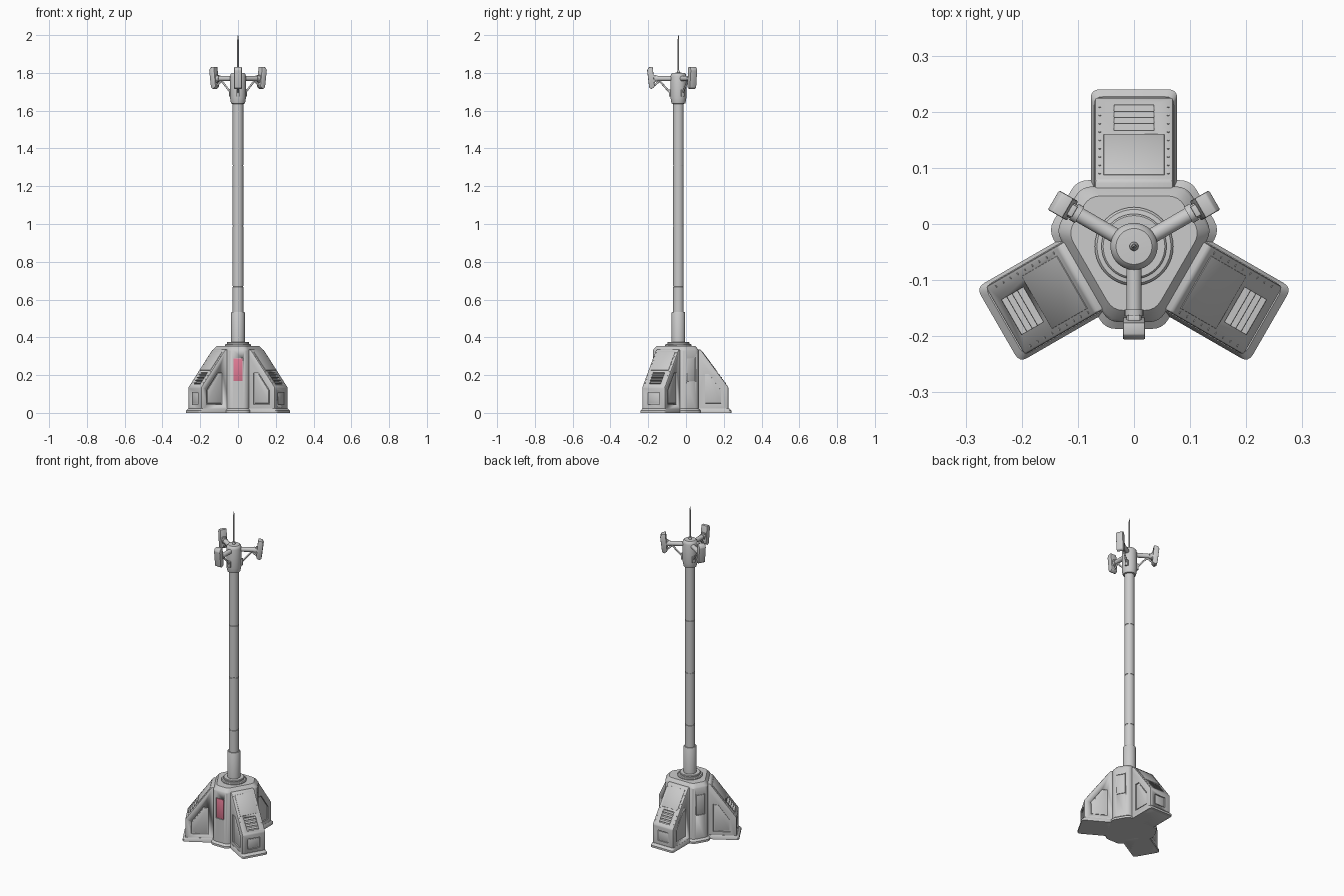
import bpy, bmesh
from math import sin, cos, pi, radians
from mathutils import Vector

if "Cube" in bpy.data.objects:
    bpy.data.objects.remove(bpy.data.objects["Cube"])

CY = -0.04                                   # mast axis sits at y = CY
LEGS, FACES = (90, 210, 330), (30, 150, 270)


def finish(name, bm, smooth=True):
    bmesh.ops.recalc_face_normals(bm, faces=bm.faces)
    me = bpy.data.meshes.new(name)
    bm.to_mesh(me)
    bm.free()
    ob = bpy.data.objects.new(name, me)
    bpy.context.collection.objects.link(ob)
    if smooth:
        bpy.ops.object.select_all(action='DESELECT')
        ob.select_set(True)
        bpy.context.view_layer.objects.active = ob
        bpy.ops.object.shade_smooth_by_angle(angle=radians(32))
    ob.location.y = CY
    return ob


def loft(name, rings):
    """Skin a stack of (outline, z) rings and cap both ends."""
    bm = bmesh.new()
    loops = [[bm.verts.new((x, y, z)) for x, y in pts] for pts, z in rings]
    n = len(loops[0])
    for a, b in zip(loops, loops[1:]):
        for i in range(n):
            bm.faces.new((a[i], a[(i + 1) % n], b[(i + 1) % n], b[i]))
    bm.faces.new(loops[0])
    bm.faces.new(loops[-1])
    return finish(name, bm)


def lathe(name, profile, n=40):
    return loft(name, [([(r * cos(2 * pi * i / n), r * sin(2 * pi * i / n))
                         for i in range(n)], z) for r, z in profile])


def prism(name, profile, y0, y1, bevel=0.0):
    """Extrude an (x, z) outline from y0 to y1."""
    bm = bmesh.new()
    a = [bm.verts.new((x, y0, z)) for x, z in profile]
    b = [bm.verts.new((x, y1, z)) for x, z in profile]
    n = len(a)
    bm.faces.new(a)
    bm.faces.new(b)
    for i in range(n):
        bm.faces.new((a[i], a[(i + 1) % n], b[(i + 1) % n], b[i]))
    bmesh.ops.recalc_face_normals(bm, faces=bm.faces)
    if bevel:
        bmesh.ops.bevel(bm, geom=bm.edges[:], offset=bevel, segments=2,
                        profile=0.5, affect='EDGES')
    return finish(name, bm)


def box(name, x0, x1, y, z0, z1, bevel=0.0):
    return prism(name, [(x0, z0), (x1, z0), (x1, z1), (x0, z1)], -y, y, bevel)


def rods(name, pairs, r, n=16):
    """One object holding a cylinder for each pair of end points."""
    bm = bmesh.new()
    for p, q in pairs:
        p, q = Vector(p), Vector(q)
        m = (q - p).to_track_quat('Z', 'Y').to_matrix().to_4x4()
        m.translation = (p + q) / 2
        bmesh.ops.create_cone(bm, cap_ends=True, segments=n, radius1=r, radius2=r,
                              depth=(q - p).length, matrix=m)
    return finish(name, bm)


def rounded(poly, d, n=4):
    """Round the corners of a 2D outline."""
    out = []
    for i, p in enumerate(poly):
        p = Vector(p)
        a = p + (Vector(poly[i - 1]) - p).normalized() * d
        b = p + (Vector(poly[(i + 1) % len(poly)]) - p).normalized() * d
        for k in range(n + 1):
            t = k / n
            q = a * (1 - t) ** 2 + p * 2 * t * (1 - t) + b * t * t
            out.append((q.x, q.y))
    return out


def hexagon(a, b):
    """Short sides at distance a facing FACES, long sides at b facing LEGS."""
    h = (b - 0.5 * a) / cos(pi / 6)
    pts = []
    for ang in FACES:
        c, s = cos(radians(ang)), sin(radians(ang))
        pts += [(a * c + h * s, a * s - h * c), (a * c - h * s, a * s + h * c)]
    return rounded(pts, 0.02)


def foot_outline(r, w):
    return rounded([(0.09, -w), (r, -w), (r, w), (0.09, w)], 0.016)


def cut(ob, cutters):
    bpy.context.view_layer.objects.active = ob
    for c in cutters:
        c.hide_render = True
        m = ob.modifiers.new("cut", 'BOOLEAN')
        m.operation, m.solver, m.object = 'DIFFERENCE', 'EXACT', c
        bpy.ops.object.modifier_apply(modifier=m.name)
        bpy.data.objects.remove(c)


def around(ob, angles):
    """Place linked copies of a part around the mast axis."""
    copies = [ob] + [ob.copy() for _ in angles[1:]]
    for o, ang in zip(copies, angles):
        if o is not ob:
            bpy.context.collection.objects.link(o)
        o.rotation_euler.z = radians(ang)
    return copies


# Central base body with flared foot and chamfered top
core = loft("base_core", [(hexagon(.147, .118), 0), (hexagon(.147, .118), .012),
                          (hexagon(.135, .107), .022), (hexagon(.135, .107), .33),
                          (hexagon(.131, .103), .337), (hexagon(.114, .09), .355)])
cut(core, around(box("panel_cutter", .131, .15, .027, .165, .29), FACES))

# Access plates in the three narrow faces, the front one red
plates = around(box("access_plate", .128, .1345, .0245, .168, .287, .001), FACES)
red = bpy.data.materials.new("red_paint")
red.diffuse_color = (0.75, 0.2, 0.3, 1)
red.use_nodes = True
red.node_tree.nodes["Principled BSDF"].inputs["Base Color"].default_value = red.diffuse_color
front = plates[-1]
front.data = front.data.copy()
front.data.materials.append(red)

# Buttress legs: sloped block with recessed side, end and louvre panels
top, low = Vector((.118, .335)), Vector((.265, .135))
d = (low - top).normalized()
nrm = Vector((-d.y, d.x))


def on_slope(s, h):
    p = top + d * s + nrm * h
    return (p.x, p.y)


leg = prism("leg", [(.08, 0), (.265, 0), tuple(low), tuple(top), (.08, .335)],
            -.07, .07, .005)
side = [(.135, .045), (.232, .045), (.232, .12), (.165, .212), (.135, .212)]
slot = [on_slope(.15, -.009), on_slope(.15, .02), on_slope(.226, .02), on_slope(.226, -.009)]
cut(leg, [prism("side_cutter", side, .063, .09), prism("side_cutter", side, -.09, -.063),
          box("end_cutter", .258, .29, .036, .045, .108),
          prism("louvre_cutter", slot, -.036, .036)])
around(leg, LEGS)

# Raised inner plates inside the leg recesses
inner = [(.141, .051), (.226, .051), (.226, .118), (.162, .206), (.141, .206)]
around(prism("leg_side_plate", inner, -.066, .066, .001), LEGS)
around(box("leg_end_plate", .25, .261, .031, .05, .103, .001), LEGS)

# Louvre slats on the slope
for i in range(4):
    s = .152 + i * .0185
    slat = [on_slope(s, -.01), on_slope(s + .013, .004), on_slope(s + .016, .003),
            on_slope(s + .012, -.01)]
    around(prism(f"louvre_{i + 1}", slat, -.036, .036), LEGS)

# Cover plate on the upper slope and rows of rivets
cover = [on_slope(.015, -.003), on_slope(.015, .002), on_slope(.137, .002), on_slope(.137, -.003)]
around(prism("leg_cover_plate", cover, -.054, .054, .001), LEGS)
pairs = []
for y in (-.061, .061):
    for i in range(9):
        a, b = on_slope(.02 + i * .025, -.002), on_slope(.02 + i * .025, .0015)
        pairs.append(((a[0], y, a[1]), (b[0], y, b[1])))
around(rods("leg_rivets", pairs, .0022, 8), LEGS)

# Leg foot flanges
around(loft("leg_foot", [(foot_outline(.28, .077), 0), (foot_outline(.28, .077), .012),
                         (foot_outline(.267, .071), .024)]), LEGS)

# Collar, sleeve and segmented mast
lathe("mast_collar", [(.07, .345), (.07, .36), (.066, .365), (.058, .366), (.058, .373),
                      (.055, .376), (.03, .376)])
lathe("mast_sleeve", [(.036, .37), (.036, .53), (.034, .534), (.025, .534)])
mast = [(.028, .5)]
for z in (.67, .99, 1.31):
    mast += [(.028, z - .003), (.026, z - .002), (.026, z + .002), (.028, z + .003)]
lathe("mast", mast + [(.028, 1.65)])

# Head and whip aerial
lathe("mast_head", [(.028, 1.636), (.036, 1.638), (.038, 1.645), (.042, 1.668), (.042, 1.782),
                    (.039, 1.793), (.032, 1.8), (.01, 1.801)])
lathe("whip_base", [(.008, 1.795), (.008, 1.806), (.005, 1.812)], 16)
lathe("whip_aerial", [(.0042, 1.8), (.0042, 1.975), (.001, 2.0)], 12)

# Three arms carrying tilted sector antennas with braces
around(rods("antenna_arm", [((.03, 0, 1.77), (.138, 0, 1.77))], .0135, 24), FACES)
around(rods("arm_clamp", [((.112, 0, 1.77), (.124, 0, 1.77))], .0165, 24), FACES)
panel = [(.126, 1.727), (.142, 1.714), (.155, 1.722), (.166, 1.815), (.158, 1.83), (.136, 1.832)]
around(prism("antenna_panel", panel, -.02, .02, .003), FACES)
around(box("antenna_mount", .122, .138, .011, 1.75, 1.79, .002), FACES)
around(rods("arm_brace", [((.04, 0, 1.69), (.106, 0, 1.765)),
                          ((.1, 0, 1.757), (.135, 0, 1.728))], .005, 12), FACES)
around(box("brace_bracket", .036, .05, .009, 1.675, 1.712, .002), FACES)
